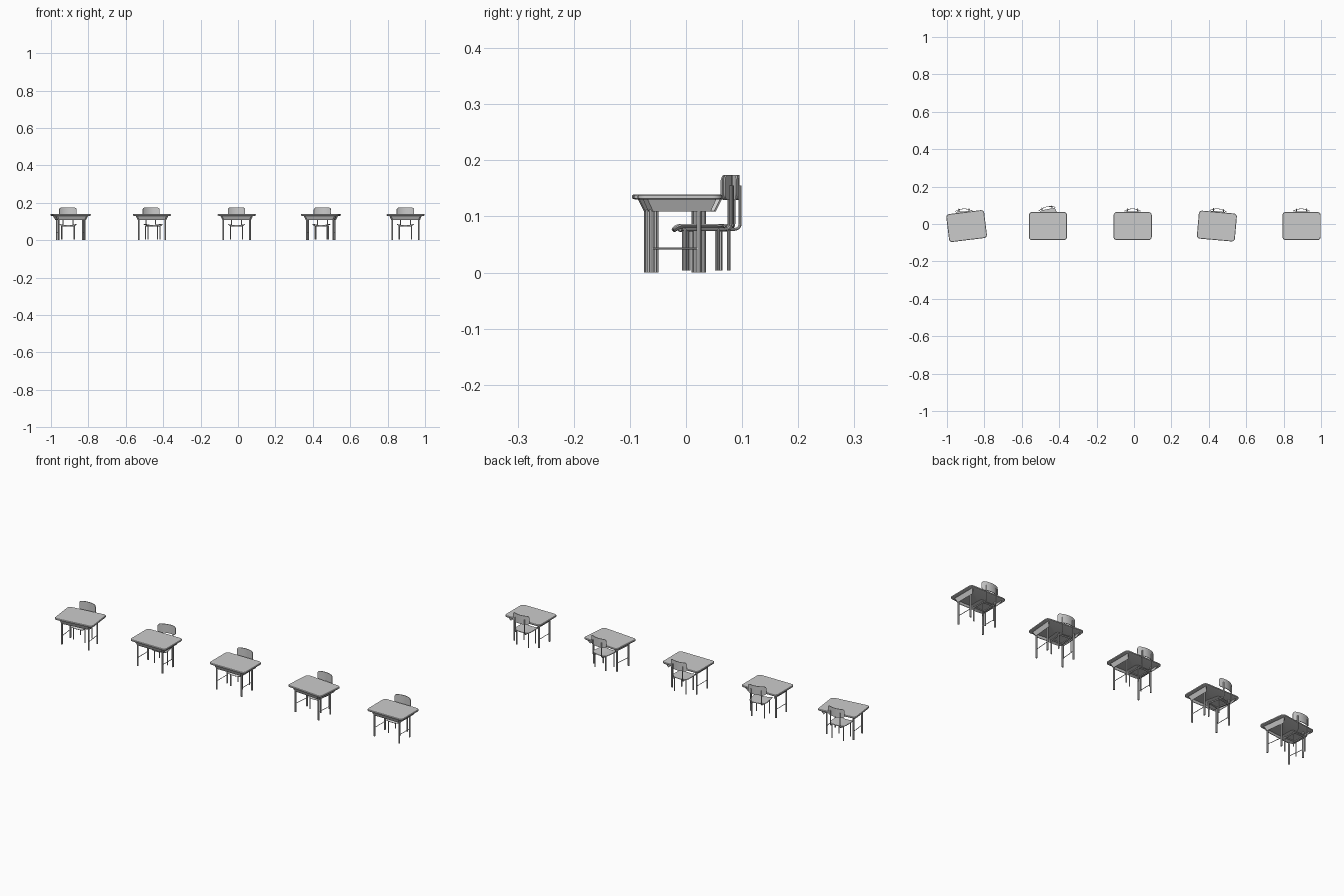
import bpy, bmesh, math
from mathutils import Matrix, Vector

if "Cube" in bpy.data.objects:
    bpy.data.objects.remove(bpy.data.objects["Cube"])


def bake(obj, smooth=True):
    """Apply modifiers / curve bevels, return a plain mesh and drop the source."""
    dg = bpy.context.evaluated_depsgraph_get()
    dg.update()
    mesh = bpy.data.meshes.new_from_object(obj.evaluated_get(dg))
    bpy.data.objects.remove(obj)
    if smooth:
        mesh.shade_smooth()
        mesh.set_sharp_from_angle(angle=math.radians(35))
    return mesh


def from_bmesh(bm, thickness=0.0, offset=0.0):
    bmesh.ops.recalc_face_normals(bm, faces=bm.faces)
    mesh = bpy.data.meshes.new("part")
    bm.to_mesh(mesh)
    bm.free()
    obj = bpy.data.objects.new("part", mesh)
    bpy.context.collection.objects.link(obj)
    if thickness:
        mod = obj.modifiers.new("thickness", 'SOLIDIFY')
        mod.thickness, mod.offset = thickness, offset
    return bake(obj)


def tube(paths, radius):
    """One mesh holding a round bar along each path."""
    cu = bpy.data.curves.new("tube", 'CURVE')
    cu.dimensions = '3D'
    cu.bevel_depth, cu.bevel_resolution, cu.use_fill_caps = radius, 2, True
    for pts in paths:
        sp = cu.splines.new('POLY')
        sp.points.add(len(pts) - 1)
        for p, co in zip(sp.points, pts):
            p.co = (*co, 1)
    obj = bpy.data.objects.new("tube", cu)
    bpy.context.collection.objects.link(obj)
    return bake(obj)


def outline(hx, hy, r, z, n=6):
    """Rounded rectangle loop."""
    pts = []
    for k, (sx, sy) in enumerate(((1, 1), (-1, 1), (-1, -1), (1, -1))):
        for i in range(n + 1):
            a = math.pi / 2 * (k + i / n)
            pts.append((sx * (hx - r) + r * math.cos(a), sy * (hy - r) + r * math.sin(a), z))
    return pts


def loft(loops):
    """Closed solid through stacked loops."""
    bm = bmesh.new()
    rings = [[bm.verts.new(p) for p in loop] for loop in loops]
    for a, b in zip(rings, rings[1:]):
        for i in range(len(a)):
            j = (i + 1) % len(a)
            bm.faces.new((a[i], a[j], b[j], b[i]))
    bm.faces.new(rings[0][::-1])
    bm.faces.new(rings[-1])
    return from_bmesh(bm)


def shell(hw, length, r, place, thickness, nu=10, nv=16):
    """Curved rounded panel: place(u, v) maps flat coordinates into space."""
    bm = bmesh.new()
    rows = []
    for j in range(nv + 1):
        v = length * (1 - math.cos(math.pi * j / nv)) / 2
        d = min(v, length - v, r)
        w = hw - r + math.sqrt(max(0, r * r - (r - d) ** 2))
        rows.append([bm.verts.new(place(w * (2 * i / nu - 1), v)) for i in range(nu + 1)])
    for a, b in zip(rows, rows[1:]):
        for i in range(nu):
            bm.faces.new((a[i], a[i + 1], b[i + 1], b[i]))
    return from_bmesh(bm, thickness)


# desk top: rounded slab with softened rim
desk_top = loft([outline(0.097, 0.070, 0.014, 0.130), outline(0.102, 0.075, 0.017, 0.132),
                 outline(0.102, 0.075, 0.017, 0.137), outline(0.100, 0.073, 0.016, 0.139)])

# tapered apron around front and sides, open towards the chair
bm = bmesh.new()
walls = []
for hx, hy, z in ((0.086, 0.065, 0.131), (0.076, 0.055, 0.109)):
    walls.append([bm.verts.new(p) for p in
                  ((-hx, hy, z), (-hx, -hy + 0.008, z), (-hx + 0.008, -hy, z),
                   (hx - 0.008, -hy, z), (hx, -hy + 0.008, z), (hx, hy, z))])
for i in range(5):
    bm.faces.new((walls[0][i], walls[0][i + 1], walls[1][i + 1], walls[1][i]))
desk_apron = from_bmesh(bm, 0.002)

# desk legs and side stretchers
desk_legs = tube([[(sx * 0.071, y, 0), (sx * 0.071, y, 0.131)]
                  for sx in (-1, 1) for y in (-0.051, 0.034)], 0.0042)
desk_stretchers = tube([[(sx * 0.071, -0.051, 0.043), (sx * 0.071, 0.034, 0.043)]
                        for sx in (-1, 1)], 0.0015)


# chair seat: dished across, front lip rolled down, rear slightly raised
def seat_shape(u, v):
    y = v - 0.052
    z = 0.079 + 0.006 * (u / 0.045) ** 2
    z -= 0.006 * max(0, (0.015 - v) / 0.015) ** 2
    return (u, y, z)


chair_seat = shell(0.045, 0.090, 0.016, seat_shape, 0.003)


# chair back: arc in plan, bulging away from the desk
def back_shape(u, v):
    return (u, 0.051 - 0.013 * (u / 0.046) ** 2, 0.129 + v)


chair_back = shell(0.046, 0.045, 0.011, back_shape, 0.003)


# chair frame: seat rails bent up into back posts, cross bars, legs
def rail(sx):
    x, r = sx * 0.027, 0.010
    pts = [(x, -0.036, 0.077)]
    for i in range(7):
        a = math.pi / 2 * i / 6
        pts.append((x, 0.050 - r + r * math.sin(a), 0.077 + r - r * math.cos(a)))
    return pts + [(x, 0.050, 0.155)]


chair_rails = tube([rail(-1), rail(1)] +
                   [[(-0.033, y, 0.076), (0.033, y, 0.076)] for y in (-0.031, 0.028)], 0.0026)
chair_legs = tube([[(sx * 0.033, y, 0.004), (sx * 0.033, y, 0.077)]
                   for sx in (-1, 1) for y in (-0.031, 0.028)], 0.0030)

desk_parts = {"desk_top": desk_top, "desk_apron": desk_apron,
              "desk_legs": desk_legs, "desk_stretchers": desk_stretchers}
chair_parts = {"chair_seat": chair_seat, "chair_back": chair_back,
               "chair_rails": chair_rails, "chair_legs": chair_legs}


def put(parts, index, x, y, degrees):
    m = Matrix.Translation(Vector((x, y, 0))) @ Matrix.Rotation(math.radians(degrees), 4, 'Z')
    for name, mesh in parts.items():
        mesh.name = name
        obj = bpy.data.objects.new(f"{name}_{index}", mesh)
        obj.matrix_world = m
        bpy.context.collection.objects.link(obj)


# the row: desk x, desk turn, chair x, chair y, chair turn
row = [(-0.895, 7, -0.909, 0.030, 1), (-0.460, 0, -0.456, 0.042, 12),
       (-0.007, 0, -0.008, 0.030, 0), (0.443, -5, 0.447, 0.030, -6),
       (0.896, 0, 0.895, 0.030, 0)]
for i, (dx, dr, cx, cy, cr) in enumerate(row, 1):
    put(desk_parts, i, dx, -0.011, dr)
    put(chair_parts, i, cx, cy, cr)
